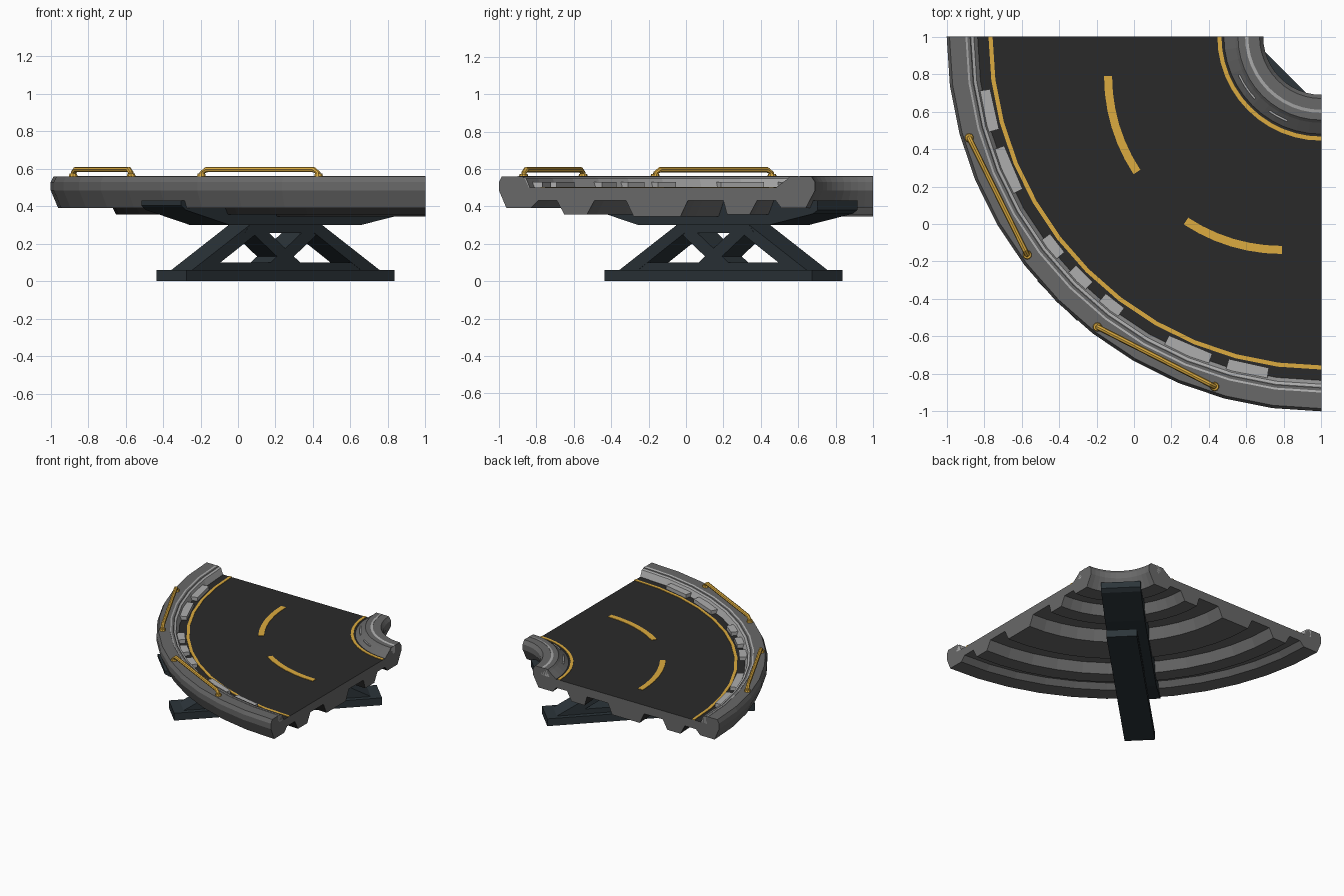
import bpy, bmesh, math
from mathutils import Vector, Matrix

if "Cube" in bpy.data.objects:
    bpy.data.objects.remove(bpy.data.objects["Cube"])


def material(name, c):
    m = bpy.data.materials.new(name)
    m.diffuse_color = (*c, 1)
    m.use_nodes = True
    m.node_tree.nodes["Principled BSDF"].inputs["Base Color"].default_value = m.diffuse_color
    return m


GREY = material("mid_grey", (0.14, 0.14, 0.14))
ASPHALT = material("asphalt", (0.023, 0.023, 0.023))
LIGHT = material("light_grey", (0.42, 0.42, 0.42))
YELLOW = material("yellow", (0.72, 0.41, 0.05))
STEEL = material("dark_steel", (0.025, 0.035, 0.042))


def finish(name, bm, mats):
    bmesh.ops.recalc_face_normals(bm, faces=bm.faces)
    me = bpy.data.meshes.new(name)
    bm.to_mesh(me)
    bm.free()
    for m in mats:
        me.materials.append(m)
    ob = bpy.data.objects.new(name, me)
    bpy.context.collection.objects.link(ob)
    return ob


def sweep(name, profile, mats, a0=0, a1=90, n=12, c=1.0, alt=()):
    """Sweep an (r, z) profile round (c, c), angles in degrees from -x to -y."""
    bm = bmesh.new()
    rings = []
    for i in range(n + 1):
        a = math.radians(a0 + (a1 - a0) * i / n)
        rings.append([bm.verts.new((c - r * math.cos(a), c - r * math.sin(a), z))
                      for r, z in profile])
    k = len(profile)
    for p, q in zip(rings, rings[1:]):
        for j in range(k):
            f = bm.faces.new((p[j], p[(j + 1) % k], q[(j + 1) % k], q[j]))
            f.material_index = 1 if j in alt else 0
    bm.faces.new(rings[0])
    bm.faces.new(rings[-1])
    return finish(name, bm, mats)


def band(r0, r1, z0, z1):
    return [(r0, z0), (r1, z0), (r1, z1), (r0, z1)]


def prism(name, pts, width):
    """Extrude (s, z) outline across the diagonal; s is the x offset from the middle."""
    bm = bmesh.new()
    h = width / 2 * math.sqrt(0.5)
    sides = [[bm.verts.new((0.2 + s + d, 0.2 + s - d, z)) for s, z in pts] for d in (-h, h)]
    for i in range(len(pts)):
        j = (i + 1) % len(pts)
        bm.faces.new((sides[0][i], sides[0][j], sides[1][j], sides[1][i]))
    bm.faces.new(sides[0])
    bm.faces.new(sides[1])
    return finish(name, bm, [STEEL])


# Curved deck: raised rims, road surface and ribbed underside in one section
deck = [(0.52, 0.50), (1.84, 0.50), (1.86, 0.545), (1.875, 0.56), (1.985, 0.56), (2.0, 0.53),
        (2.0, 0.485), (1.96, 0.39), (1.83, 0.39), (1.79, 0.43), (1.69, 0.43), (1.65, 0.355),
        (1.53, 0.355), (1.49, 0.43), (1.32, 0.43), (1.28, 0.345), (1.03, 0.345), (0.99, 0.43),
        (0.80, 0.43), (0.78, 0.355), (0.66, 0.355), (0.62, 0.43), (0.52, 0.43), (0.49, 0.39),
        (0.36, 0.39), (0.31, 0.485), (0.31, 0.53), (0.33, 0.56), (0.445, 0.56), (0.46, 0.545)]
sweep("curved_deck", deck, [GREY, ASPHALT], alt=(0, 10, 14, 18, 22))

# Light kerb strips with irregular teeth
sweep("outer_kerb", [(1.90, 0.50), (1.90, 0.563), (1.855, 0.55), (1.835, 0.50)], [LIGHT])
sweep("inner_kerb", [(0.39, 0.50), (0.39, 0.563), (0.435, 0.555), (0.46, 0.50)], [LIGHT])
for i, (a, b) in enumerate([(9, 16), (19, 27), (36, 40), (43, 47), (50, 54), (63, 71), (74, 81)]):
    sweep(f"outer_kerb_tooth_{i}", band(1.79, 1.86, 0.49, 0.53), [LIGHT], a, b, 1)
for i, (a, b) in enumerate([(25, 43), (55, 68)]):
    sweep(f"inner_kerb_tooth_{i}", band(0.43, 0.49, 0.49, 0.53), [LIGHT], a, b, 2)

# Painted road markings
sweep("outer_edge_line", band(1.755, 1.777, 0.495, 0.504), [YELLOW])
sweep("inner_edge_line", band(0.533, 0.555, 0.495, 0.504), [YELLOW])
for i, a in enumerate((0, 56.5)):
    sweep(f"centre_dash_{i}", band(0.907, 0.95, 0.495, 0.504), [YELLOW], a, a + 33.5, 6, 0.79)


# Guard rails on the outer rim
def rail(name, p, q):
    p, q = Vector((*p, 0)), Vector((*q, 0))
    d = (q - p).normalized()
    side = Vector((-d.y, d.x, 0))
    length = (q - p).length
    path = [(0, 0.55), (0.005, 0.58), (0.03, 0.596), (length - 0.03, 0.596),
            (length - 0.005, 0.58), (length, 0.55)]
    tang = [(0, 1), (0.3, 1), (1, 0.35), (1, -0.35), (0.3, -1), (0, -1)]
    bm = bmesh.new()
    rings = []
    for (u, z), (tu, tz) in zip(path, tang):
        t = (d * tu + Vector((0, 0, tz))).normalized()
        up = side.cross(t)
        o = p + d * u + Vector((0, 0, z))
        rings.append([bm.verts.new(o + 0.015 * (side * math.cos(a) + up * math.sin(a)))
                      for a in [math.tau * k / 8 for k in range(8)]])
    for a, b in zip(rings, rings[1:]):
        for k in range(8):
            bm.faces.new((a[k], a[(k + 1) % 8], b[(k + 1) % 8], b[k]))
    bm.faces.new(rings[0])
    bm.faces.new(rings[-1])
    # Round foot plates
    for e in (p, q):
        bmesh.ops.create_cone(bm, cap_ends=True, segments=10, radius1=0.025, radius2=0.021,
                              depth=0.016, matrix=Matrix.Translation((e.x, e.y, 0.566)))
    finish(name, bm, [YELLOW])


rail("rail_left", (-0.88, 0.46), (-0.57, -0.165))
rail("rail_front", (0.43, -0.868), (-0.195, -0.55))

# Diagonal support: cradle, truss and base beam
prism("cradle", [(-0.61, 0.43), (-0.61, 0.405), (-0.585, 0.38), (-0.35, 0.30),
                 (0.35, 0.30), (0.585, 0.36), (0.61, 0.38), (0.61, 0.43)], 0.30)
prism("base_beam", [(-0.555, 0), (0.555, 0), (0.555, 0.06), (-0.555, 0.06)], 0.23)
prism("truss_bottom", [(-0.47, 0.06), (0.47, 0.06), (0.44, 0.10), (-0.44, 0.10)], 0.155)
prism("truss_top", [(-0.22, 0.257), (0.22, 0.257), (0.195, 0.30), (-0.195, 0.30)], 0.16)
for side, m in (("near", 1), ("far", -1)):
    prism(f"truss_leg_{side}", [(-0.50 * m, 0.06), (-0.195 * m, 0.299),
                                (-0.10 * m, 0.299), (-0.40 * m, 0.06)], 0.158)
    prism(f"truss_brace_{side}", [(-0.20 * m, 0.28), (-0.11 * m, 0.28),
                                  (0.10 * m, 0.08), (0.01 * m, 0.08)], 0.15)
